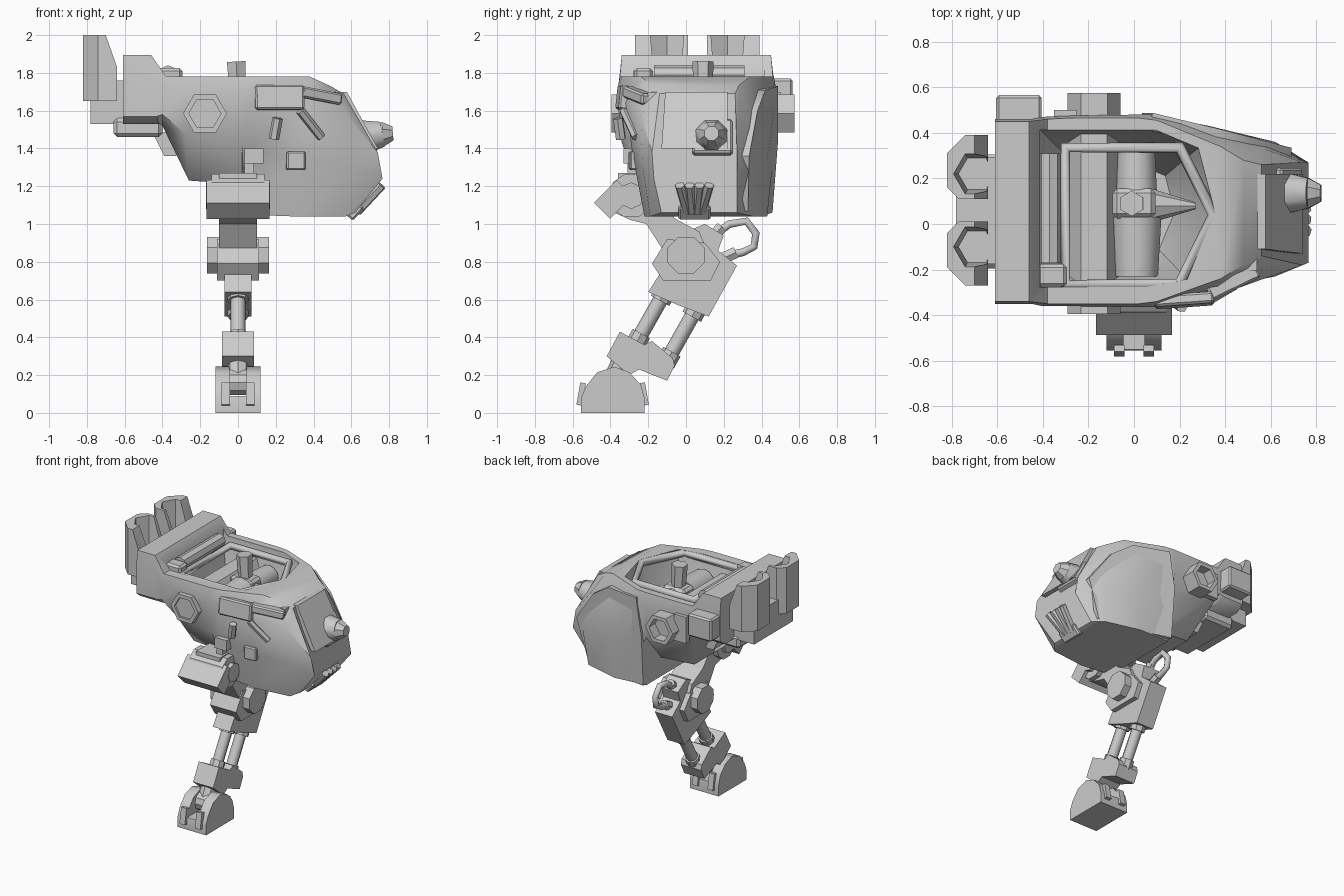
import bpy, bmesh, math
from mathutils import Vector, Euler

def finish(name, bm, smooth=0):
    bmesh.ops.recalc_face_normals(bm, faces=bm.faces)
    me = bpy.data.meshes.new(name)
    bm.to_mesh(me)
    bm.free()
    ob = bpy.data.objects.new(name, me)
    bpy.context.collection.objects.link(ob)
    if smooth:
        me.shade_smooth()
        me.set_sharp_from_angle(angle=math.radians(smooth))
    return ob

def loft(name, rings, smooth=0):
    bm = bmesh.new()
    vs = [[bm.verts.new(p) for p in r] for r in rings]
    n = len(rings[0])
    for a, b in zip(vs, vs[1:]):
        for i in range(n):
            bm.faces.new((a[i], a[(i + 1) % n], b[(i + 1) % n], b[i]))
    bm.faces.new(vs[0])
    bm.faces.new(vs[-1][::-1])
    return finish(name, bm, smooth)

def prism_x(name, pts, x0, x1):
    return loft(name, [[(x, y, z) for y, z in pts] for x in (x0, x1)])

def box(name, c, s, rot=(0, 0, 0), bevel=0):
    bm = bmesh.new()
    bmesh.ops.create_cube(bm, size=1)
    e = Euler([math.radians(r) for r in rot])
    for v in bm.verts:
        v.co = Vector(c) + e.to_matrix() @ Vector([v.co[i] * s[i] for i in range(3)])
    if bevel:
        bmesh.ops.bevel(bm, geom=bm.edges[:], offset=bevel, segments=1, affect='EDGES')
    return finish(name, bm)

def cyl(name, p, q, r1, r2=None, n=8, turn=0, smooth=0):
    p, q = Vector(p), Vector(q)
    rot = (q - p).to_track_quat('Z', 'Y')
    rings = []
    for c, r in ((p, r1), (q, r1 if r2 is None else r2)):
        rings.append([c + rot @ Vector((r * math.cos(2 * math.pi * (i + turn) / n),
                                        r * math.sin(2 * math.pi * (i + turn) / n), 0)) for i in range(n)])
    return loft(name, rings, smooth)

def tube(name, pts, r, closed=False, res=1):
    cu = bpy.data.curves.new(name, 'CURVE')
    cu.dimensions, cu.bevel_depth, cu.bevel_resolution, cu.use_fill_caps = '3D', r, res, True
    sp = cu.splines.new('POLY')
    sp.points.add(len(pts) - 1)
    for v, p in zip(sp.points, pts):
        v.co = (*p, 1)
    sp.use_cyclic_u = closed
    ob = bpy.data.objects.new(name, cu)
    bpy.context.collection.objects.link(ob)
    return ob

def cut(ob, cutter):
    m = ob.modifiers.new('cut', 'BOOLEAN')
    m.operation, m.object, m.solver = 'DIFFERENCE', cutter, 'EXACT'
    dg = bpy.context.evaluated_depsgraph_get()
    me = bpy.data.meshes.new_from_object(ob.evaluated_get(dg))
    ob.modifiers.clear()
    ob.data = me
    me.set_sharp_from_angle(angle=math.radians(40))
    bpy.data.objects.remove(cutter)

# Hull: each section has four levels of (x, right y, left y, z), bottom to top
sections = [
    [(-.61, -.30, .40, 1.53), (-.61, -.35, .46, 1.57), (-.61, -.35, .46, 1.8), (-.61, -.34, .45, 1.895)],
    [(-.42, -.30, .40, 1.53), (-.43, -.35, .46, 1.57), (-.45, -.35, .46, 1.8), (-.46, -.34, .45, 1.895)],
    [(-.40, -.22, .34, 1.52), (-.40, -.35, .46, 1.58), (-.40, -.36, .47, 1.72), (-.38, -.35, .46, 1.78)],
    [(-.26, -.16, .27, 1.23), (-.28, -.34, .45, 1.48), (-.28, -.36, .475, 1.7), (-.28, -.35, .465, 1.78)],
    [(.02, -.16, .27, 1.21), (.02, -.34, .45, 1.43), (.02, -.365, .48, 1.7), (.02, -.35, .465, 1.78)],
    [(.04, -.20, .42, 1.05), (.04, -.29, .465, 1.38), (.08, -.365, .48, 1.68), (.1, -.34, .455, 1.78)],
    [(.3, -.22, .43, 1.04), (.33, -.28, .43, 1.35), (.35, -.32, .42, 1.64), (.38, -.24, .34, 1.78)],
    [(.57, -.19, .36, 1.04), (.62, -.23, .36, 1.3), (.57, -.24, .33, 1.58), (.48, -.18, .28, 1.735)],
    [(.62, -.13, .27, 1.06), (.765, -.17, .27, 1.24), (.74, -.18, .27, 1.38), (.56, -.14, .26, 1.69)]]
hull = loft('hull', [[(x, a, z) for x, a, b, z in s] + [(x, b, z) for x, a, b, z in s[::-1]] for s in sections], 45)
opening = [(-.42, .42), (.1, .42), (.29, .34), (.365, .05), (.24, -.25), (.05, -.285), (-.42, -.285)]
cut(hull, loft('cockpit_cutter', [[(-.05 + (x + .05) * k, .055 + (y - .055) * k, z) for x, y in opening]
                                  for k, z in ((.55, 1.32), (.97, 1.72), (1, 2.0))]))

# Cockpit frame and interior
rail = [(-.3, .335), (.2, .335), (.35, .04), (.2, -.265), (-.3, -.265)]
tube('canopy_rail', [(x, y, 1.755) for x, y in rail], .028, True)
cyl('headrest_roll', (-.37, -.17, 1.79), (-.37, .31, 1.79), .05, n=8)
box('headrest_end', (-.36, -.225, 1.76), (.13, .1, .13), bevel=.015)
cyl('hex_crossbeam', (-.175, -.38, 1.585), (-.175, .5, 1.585), .115, n=6)
for nm, y0, y1, yc in (('left', .46, .575, .50), ('right', -.35, -.395, -.375)):
    port = cyl('hex_port_' + nm, (-.175, y0, 1.585), (-.175, y1, 1.585), .116, n=6)
    cut(port, cyl('port_cutter', (-.175, yc, 1.585), (-.175, yc + (.3 if yc > 0 else -.3), 1.585), .085, n=6))
cyl('seat_barrel_front', (.01, -.23, 1.6), (.01, .03, 1.6), .095, .11, 12, smooth=40)
cyl('seat_barrel_rear', (.01, .15, 1.6), (.01, .36, 1.6), .09, .08, 12, smooth=40)
box('seat_block', (.0, .09, 1.6), (.19, .13, .2), bevel=.02)
cyl('control_cone', (.06, .08, 1.6), (.27, .08, 1.6), .08, .015, 8)
cyl('periscope', (.0, .09, 1.68), (-.01, .09, 1.86), .05, .056, 6)

# Rear thruster pods: hollow shells with hex wells
for k, (inn, out) in enumerate(((.01, -.27), (.11, .39))):
    s = 1 if out > inn else -1
    cy = inn + s * .11
    pod = loft('thruster_pod_%d' % k,
               [[(-.82, inn + s * .05, z), (-.82, out - s * .08, z), (-.74, out, z), (xr, out, z), (xr, inn, z),
                 (-.77, inn, z)] for z, xr in ((1.65, -.64), (1.83, -.64), (2.0, -.70))], 50)
    cut(pod, cyl('pod_cutter', (-.69, cy, 1.7), (-.69, cy, 2.1), .075, .11, 6))
    cyl('thruster_core_%d' % k, (-.67, cy, 1.57), (-.67, cy, 1.75), .085, .06, 6)
box('thruster_mount', (-.69, .06, 1.645), (.18, .47, .23))
box('rear_under_block', (-.53, .055, 1.51), (.26, .5, .1), bevel=.02)
loft('rear_under_wedge', [[(-.45, y, 1.48), (-.39, y, 1.36), (-.33, y, 1.36), (-.25, y, 1.5)] for y in (-.12, .23)])
box('rear_side_box', (-.505, .5, 1.685), (.2, .13, .17), bevel=.012)
box('rear_side_rib', (-.3, .48, 1.6), (.1, .04, .2))

# Nose: side armour, sensor snout and lower gun cluster
plate = [(.08, 1.73), (.36, 1.71), (.52, 1.6), (.69, 1.36), (.6, 1.07), (.3, 1.045), (.04, 1.06), (.035, 1.45)]
loft('left_nose_armour', [[(x, .488 - .26 * max(x - .1, 0) - d - .03 * (z < 1.2), z) for x, z in plate]
                          for d in (.08, 0)], 50)
box('snout_plate', (.66, .14, 1.45), (.08, .21, .2), (0, -28, 0), .01)
cyl('sensor_snout', (.64, .135, 1.455), (.765, .135, 1.475), .105, .072, 8, .5, 50)
cyl('snout_tip', (.765, .135, 1.475), (.82, .135, 1.48), .072, .04, 8, .5)
loft('nose_panel', [[(.57 + d, -.11, 1.70), (.57 + d, .22, 1.70), (.735 + d, .22, 1.4), (.735 + d, -.13, 1.4)]
                    for d in (-.03, .006)])
box('gun_mount', (.61, .045, 1.075), (.075, .17, .09), (0, 42, 0), .01)
box('gun_bed', (.675, .045, 1.14), (.04, .12, .16), (0, 43, 0))
for i in range(4):
    t = i - 1.5
    cyl('gun_barrel_%d' % i, (.63, .045 + t * .025, 1.065), (.76, .045 + t * .052, 1.205), .026, n=6)

# Fittings on the right side of the nose
box('side_panel', (.22, -.335, 1.67), (.26, .05, .13), (-6, 0, 4), .01)
box('brow', (.43, -.25, 1.68), (.24, .08, .06), (0, 10, 26), .01)
box('lamp', (.49, -.15, 1.665), (.1, .11, .07))
cyl('side_strut_front', (.33, -.33, 1.6), (.44, -.265, 1.46), .024, n=6)
cyl('side_strut_rear', (.21, -.36, 1.56), (.19, -.345, 1.45), .028, n=6)
box('side_sensor', (.305, -.265, 1.335), (.1, .07, .1), (0, 0, 5), .008)
box('side_latch', (.085, -.29, 1.36), (.1, .08, .08))
box('side_bracket', (.06, -.26, 1.3), (.05, .1, .2))

# Hip
box('hip_neck', (0, -.23, 1.21), (.2, .26, .12))
box('hip_cover', (0, -.385, 1.13), (.335, .17, .12), (45, 0, 0))
cyl('hip_joint', (-.14, -.29, 1.15), (.14, -.29, 1.15), .12, n=10)
cyl('hip_axle', (-.17, -.29, 1.15), (.17, -.29, 1.15), .07, n=8)

# Upper leg link and knee
prism_x('upper_leg', [(-.38, 1.06), (-.29, 1.02), (-.21, 1.0), (-.12, .86), (-.08, .74), (.06, .72),
                      (.12, .84), (.07, .96), (-.06, 1.03), (-.2, 1.2), (-.33, 1.2)], -.1, .1)
cyl('knee_disc', (-.165, 0, .835), (.165, 0, .835), .105, n=8, turn=.5)
prism_x('knee_housing', [(-.2, .64), (-.13, .75), (-.18, .79), (-.07, .93), (.1, 1.0), (.2, .94), (.17, .86),
                         (.27, .78), (.12, .51), (-.04, .57)], -.072, .072)
prism_x('knee_guard', [(-.18, .79), (-.1, .92), (.1, .9), (.18, .8), (.13, .7), (-.12, .7)], -.11, .11)
tube('knee_hose', [(0, y, z) for y, z in ((.15, .94), (.23, 1.0), (.32, 1.015), (.37, .95), (.36, .88),
                                          (.3, .85), (.2, .83))], .024)
cyl('hose_socket_upper', (0, .14, .93), (0, .19, .985), .035, n=6)
cyl('hose_socket_lower', (0, .2, .82), (0, .265, .85), .035, n=6)

# Twin shin pistons with collars
for nm, a, b in (('front', (-.1, .66), (-.27, .36)), ('rear', (.07, .58), (-.11, .26))):
    p, q = Vector((0, *a)), Vector((0, *b))
    cyl('shin_piston_' + nm, p, q, .04, n=8, smooth=50)
    cyl('piston_top_collar_' + nm, p, p.lerp(q, .22), .056, n=8)
    cyl('piston_low_collar_' + nm, p.lerp(q, .8), q, .052, n=8)
prism_x('ankle_block', [(-.35, .43), (-.22, .36), (-.18, .38), (-.07, .29), (-.06, .25), (-.1, .17),
                        (-.25, .23), (-.3, .2), (-.42, .3)], -.085, .085)
cyl('ankle_link', (0, -.32, .3), (0, -.385, .16), .06, n=8)

# Foot: block with a slot around the ankle ball
foot_pts = [(-.555, 0), (-.555, .08), (-.53, .14), (-.47, .215), (-.38, .245), (-.3, .215), (-.24, .15),
            (-.22, .08), (-.22, 0)]
foot = prism_x('foot', foot_pts, -.12, .12)
cut(foot, box('foot_slot_cutter', (0, -.39, .23), (.09, .6, .28)))
cyl('ankle_ball', (-.075, -.385, .16), (.075, -.385, .16), .07, n=10)
for s in (-1, 1):
    for y, r in ((-.555, -10), (-.222, 10)):
        box('toe_plate', (s * .065, y, .1), (.045, .03, .12), (r, 0, 0))
